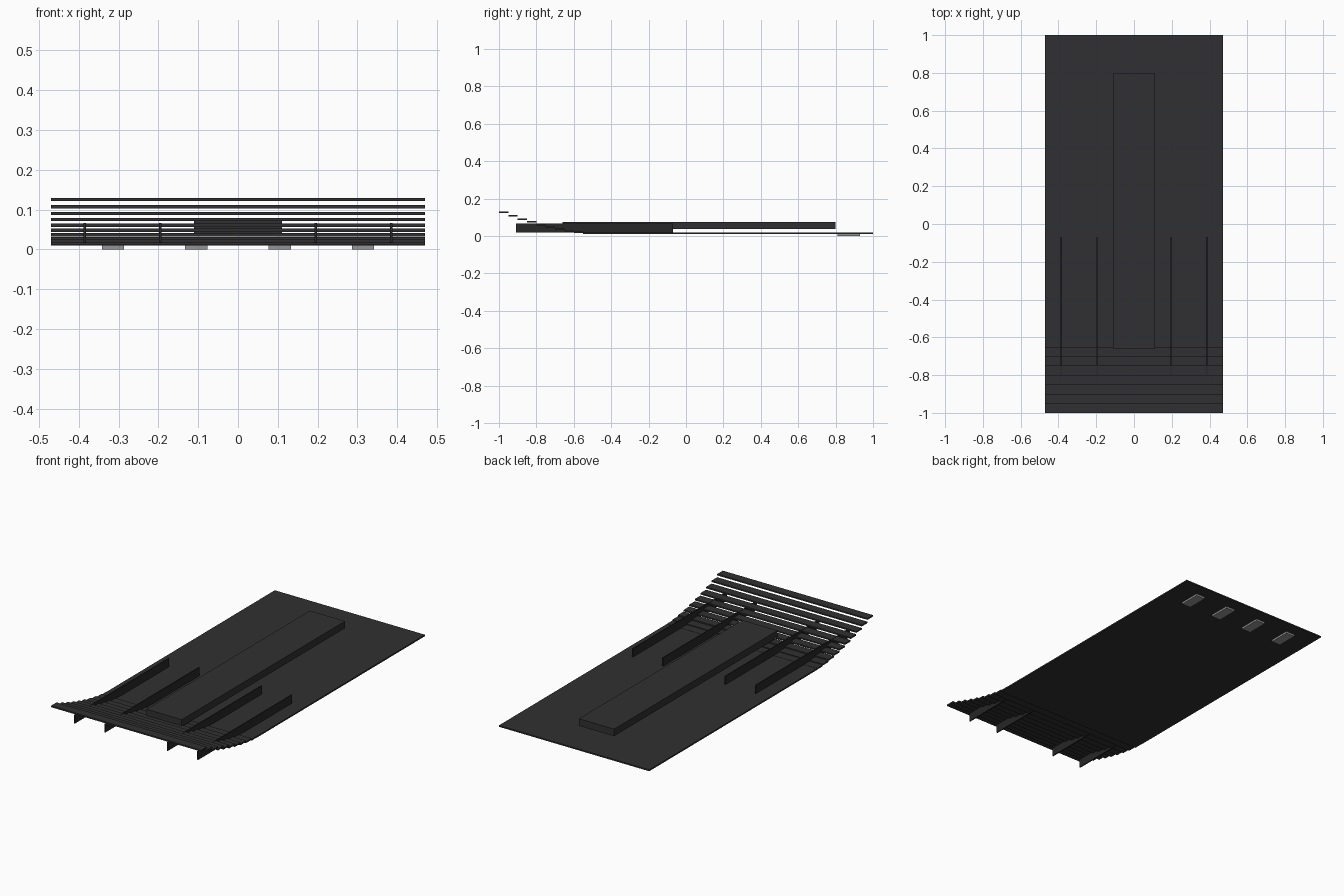
import bpy, bmesh

if "Cube" in bpy.data.objects:
    bpy.data.objects.remove(bpy.data.objects["Cube"])


def material(name, v):
    m = bpy.data.materials.new(name)
    m.diffuse_color = (v, v, v * 1.05, 1)
    m.use_nodes = True
    m.node_tree.nodes["Principled BSDF"].inputs["Base Color"].default_value = m.diffuse_color
    return m


dark = material("dark_panel", 0.03)
black = material("black_fin", 0.02)
grey = material("grey_pad", 0.3)


def box(name, x, y, z, mat):
    """Box from (min, max) ranges on each axis."""
    bm = bmesh.new()
    bmesh.ops.create_cube(bm, size=1)
    for v in bm.verts:
        v.co = [r[0] if c < 0 else r[1] for c, r in zip(v.co, (x, y, z))]
    me = bpy.data.meshes.new(name)
    bm.to_mesh(me)
    bm.free()
    me.materials.append(mat)
    ob = bpy.data.objects.new(name, me)
    bpy.context.collection.objects.link(ob)
    return ob


# Floor slats: flat, then stepping upward toward the front
N, STEP = 40, 0.05
for i in range(N):
    yc = -1 + STEP * (i + 0.5)
    t = max(0.0, (-0.5 - yc) / 0.475)
    z = 0.0145 + 0.111 * t ** 1.6
    box(f"floor_slat_{i + 1}", (-0.47, 0.47), (yc - STEP / 2, yc + STEP / 2),
        (z - 0.004, z + 0.004), dark)

# Raised central plank
box("centre_plank", (-0.11, 0.11), (-0.66, 0.80), (0.036, 0.076), dark)

# Upright fins and underside pads, both sides
for s in (-1, 1):
    for x in (0.195, 0.385):
        box("upright_fin", (s * x - 0.003, s * x + 0.003), (-0.91, -0.07), (0.018, 0.066), black)
    for x in (0.105, 0.314):
        box("underside_pad", (s * x - 0.028, s * x + 0.028), (0.81, 0.93), (0, 0.0115), grey)
